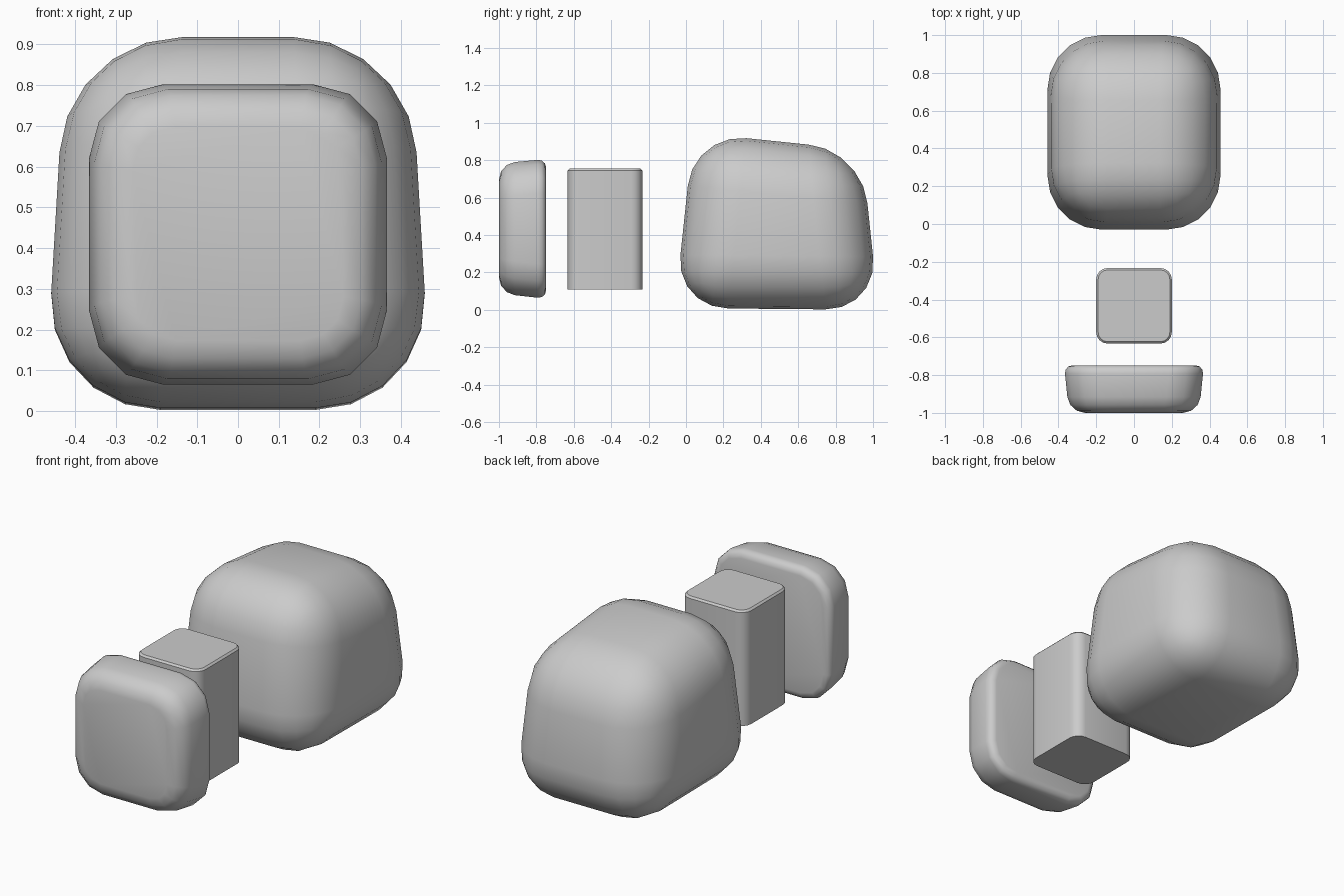
import bpy, bmesh, math

if "Cube" in bpy.data.objects:
    bpy.data.objects.remove(bpy.data.objects["Cube"])


def hull(front, back):
    """Six-sided cage; each end is (y_low, y_high, half_low, half_high, z_low, z_high)."""
    bm = bmesh.new()
    rings = []
    for y0, y1, h0, h1, z0, z1 in (front, back):
        rings.append([bm.verts.new(p) for p in
                      ((-h0, y0, z0), (h0, y0, z0), (h1, y1, z1), (-h1, y1, z1))])
    f, b = rings
    bm.faces.new(f)
    bm.faces.new(b[::-1])
    for i in range(4):
        j = (i + 1) % 4
        bm.faces.new((f[j], f[i], b[i], b[j]))
    bmesh.ops.recalc_face_normals(bm, faces=bm.faces[:])
    return bm


def bevel(bm, test, offset, segments):
    edges = [e for e in bm.edges if test(e.verts[0].co, e.verts[1].co)]
    bmesh.ops.bevel(bm, geom=edges, offset=offset, offset_type='OFFSET',
                    segments=segments, profile=0.5, affect='EDGES', clamp_overlap=True)


def finish(bm, name):
    bmesh.ops.recalc_face_normals(bm, faces=bm.faces[:])
    mesh = bpy.data.meshes.new(name)
    bm.to_mesh(mesh)
    bm.free()
    ob = bpy.data.objects.new(name, mesh)
    bpy.context.collection.objects.link(ob)
    bpy.ops.object.select_all(action='DESELECT')
    ob.select_set(True)
    bpy.context.view_layer.objects.active = ob
    bpy.ops.object.shade_smooth_by_angle(angle=math.radians(38))
    return ob


# Large tapered rear body, rounded on every edge
bm = hull((-0.06, 0.04, 0.475, 0.42, 0.01, 0.947),
          (1.03, 0.94, 0.475, 0.425, 0.0, 0.854))
bevel(bm, lambda a, b: True, 0.285, 5)
finish(bm, "rear_body")

# Middle post: rounded upright edges and a thin chamfer on the top rim
bm = hull((-0.633, -0.633, 0.2, 0.2, 0.11, 0.755),
          (-0.233, -0.233, 0.2, 0.2, 0.11, 0.755))
bevel(bm, lambda a, b: abs(a.z - b.z) > 0.3, 0.06, 4)
bevel(bm, lambda a, b: min(a.z, b.z) > 0.754, 0.01, 1)
finish(bm, "middle_post")

# Front pad: rounded outline, soft front rim and tighter back rim
bm = hull((-1.0, -1.0, 0.344, 0.344, 0.088, 0.782),
          (-0.748, -0.748, 0.37, 0.37, 0.06, 0.806))
bevel(bm, lambda a, b: abs(a.y - b.y) > 0.2, 0.18, 3)
bevel(bm, lambda a, b: max(a.y, b.y) < -0.999, 0.085, 3)
bevel(bm, lambda a, b: min(a.y, b.y) > -0.749, 0.045, 3)
finish(bm, "front_pad")
